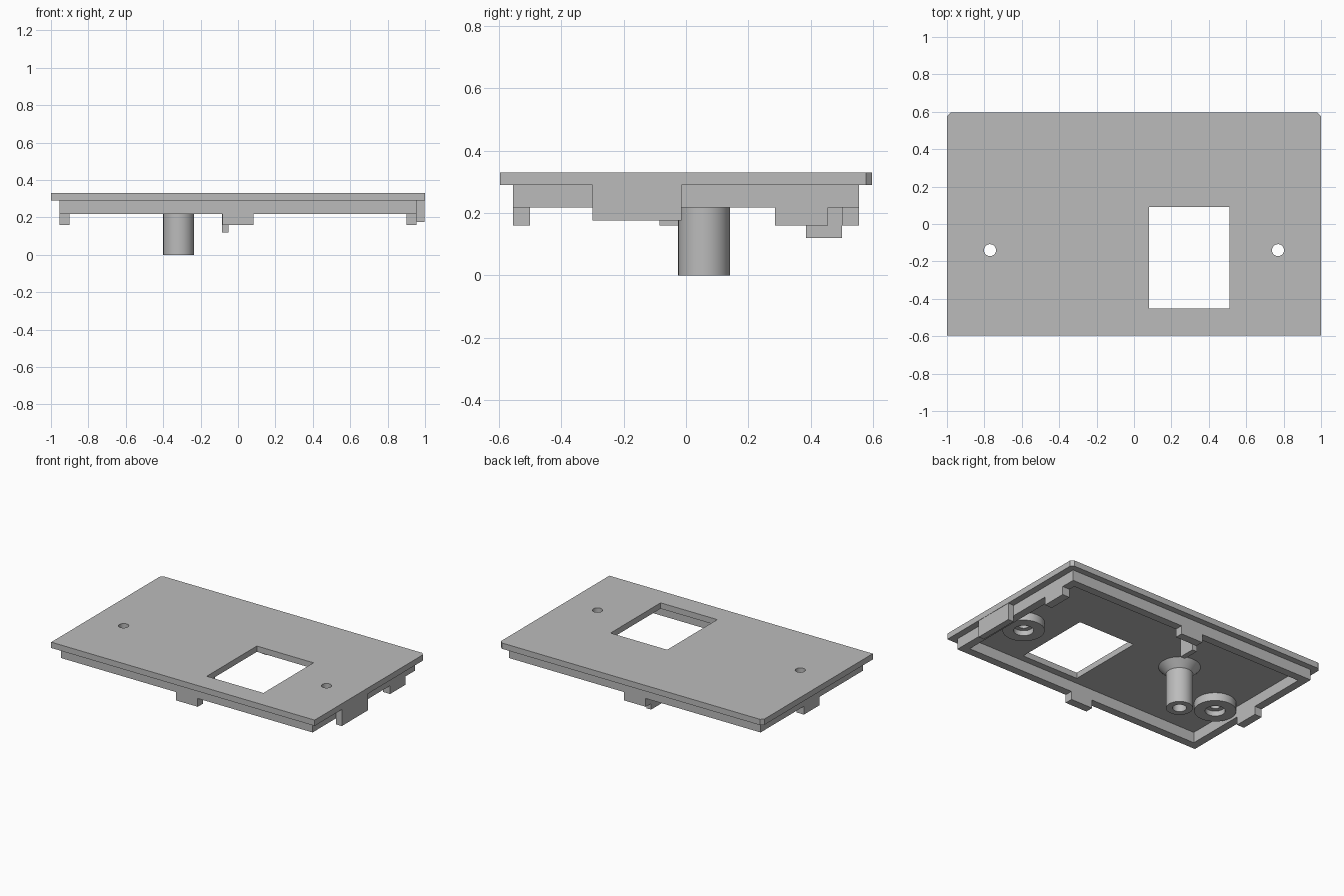
import bpy, bmesh, math

if "Cube" in bpy.data.objects:
    bpy.data.objects.remove(bpy.data.objects["Cube"])

grey = bpy.data.materials.new("light_grey")
grey.diffuse_color = (0.5, 0.5, 0.5, 1)
grey.use_nodes = True
grey.node_tree.nodes["Principled BSDF"].inputs["Base Color"].default_value = grey.diffuse_color


def finish(name, bm, smooth=False):
    bmesh.ops.recalc_face_normals(bm, faces=bm.faces)
    mesh = bpy.data.meshes.new(name)
    bm.to_mesh(mesh)
    bm.free()
    obj = bpy.data.objects.new(name, mesh)
    bpy.context.collection.objects.link(obj)
    mesh.materials.append(grey)
    if smooth:
        bpy.ops.object.select_all(action='DESELECT')
        obj.select_set(True)
        bpy.context.view_layer.objects.active = obj
        bpy.ops.object.shade_smooth_by_angle(angle=math.radians(35))
    return obj


def box(name, x0, x1, y0, y1, z0, z1):
    return prism(name, [(x0, y0), (x1, y0), (x1, y1), (x0, y1)], z0, z1)


def prism(name, outline, z0, z1):
    bm = bmesh.new()
    face = bm.faces.new([bm.verts.new((x, y, z0)) for x, y in outline])
    ext = bmesh.ops.extrude_face_region(bm, geom=[face])["geom"]
    for v in ext:
        if isinstance(v, bmesh.types.BMVert):
            v.co.z = z1
    return finish(name, bm)


def lathe(name, cx, cy, profile, closed, sides=48):
    """Spin (radius, z) points round a vertical axis; zero radius makes a tip."""
    bm = bmesh.new()
    rings = []
    for r, z in profile:
        n = sides if r > 0 else 1
        rings.append([bm.verts.new((cx + r * math.cos(2 * math.pi * i / sides),
                                    cy + r * math.sin(2 * math.pi * i / sides), z))
                      for i in range(n)])
    pairs = list(zip(rings, rings[1:]))
    if closed:
        pairs.append((rings[-1], rings[0]))
    for a, b in pairs:
        for i in range(sides):
            j = (i + 1) % sides
            if len(b) == 1:
                bm.faces.new((a[i], a[j], b[0]))
            elif len(a) == 1:
                bm.faces.new((a[0], b[j], b[i]))
            else:
                bm.faces.new((a[i], a[j], b[j], b[i]))
    return finish(name, bm, True)


def cut(target, cutter):
    cutter.hide_render = True
    cutter.hide_set(True)
    mod = target.modifiers.new(cutter.name, 'BOOLEAN')
    mod.operation = 'DIFFERENCE'
    mod.solver = 'EXACT'
    mod.object = cutter


PLATE, RIM, TAB = 0.29, 0.217, 0.16   # underside heights
HX, HY = 0.77, -0.14                  # screw holes

# Cover plate with clipped back corners, window and screw holes
plate = prism("cover_plate", [(-1, -0.597), (1, -0.597), (1, 0.577), (0.98, 0.597),
                              (-0.98, 0.597), (-1, 0.577)], PLATE, 0.33)
cut(plate, box("window_cutter", 0.08, 0.51, -0.453, 0.09, 0.2, 0.4))
for side, s in (("left", -1), ("right", 1)):
    cut(plate, lathe(side + "_hole_cutter", s * HX, HY,
                     [(0, 0.2), (0.032, 0.2), (0.032, 0.4), (0, 0.4)], False))
    # Counterbored washer under each hole
    lathe(side + "_screw_seat", s * HX, HY,
          [(0.13, PLATE), (0.13, 0.235), (0.062, 0.235), (0.062, 0.27),
           (0.032, 0.27), (0.032, PLATE)], True)

# Rim wall under the plate
rim = box("rim", -0.955, 0.955, -0.555, 0.555, RIM, PLATE)
cut(rim, box("rim_cutter", -0.9, 0.9, -0.5, 0.5, 0.1, 0.4))

# Tabs hanging from the rim
box("front_tab", -0.083, 0.083, -0.555, -0.5, TAB, RIM)
box("back_tab", -0.083, 0.083, 0.5, 0.555, TAB, RIM)
box("left_tab", -0.955, -0.9, -0.085, 0.085, TAB, RIM)
box("right_tab", 0.9, 0.955, 0.285, 0.455, TAB, RIM)
box("right_skirt", 0.955, 0.998, -0.3, -0.015, 0.175, PLATE)

# Hook reaching in from the back tab
box("hook", -0.085, -0.05, 0.385, 0.5, 0.12, PLATE)

# Hollow post with flared base
lathe("post", -0.317, 0.058,
      [(0.13, PLATE), (0.083, 0.24), (0.083, 0), (0.043, 0), (0.043, 0.28), (0, 0.28)], False)
